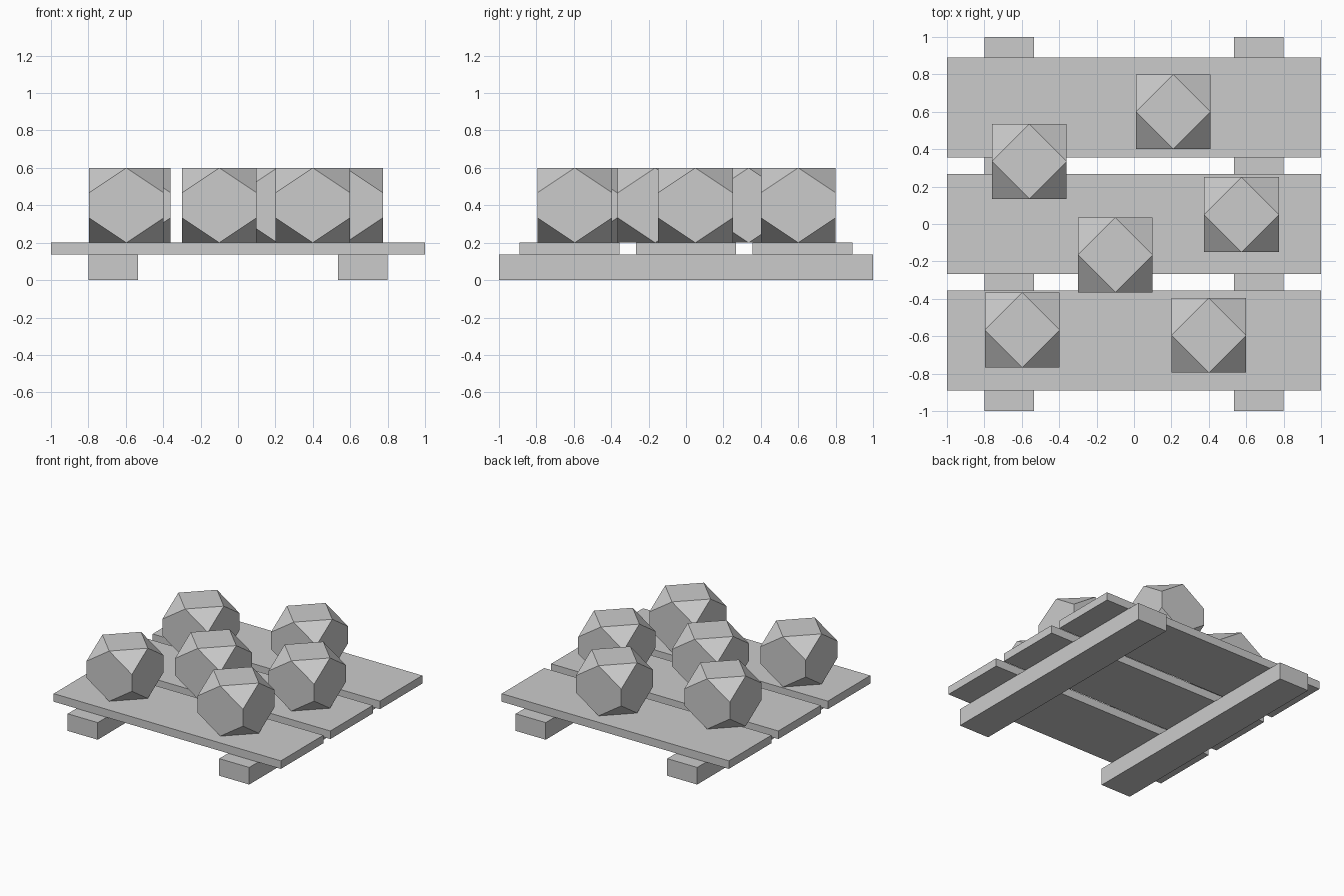
import bpy
import bmesh
from itertools import product
from mathutils import Vector

default = bpy.data.objects.get("Cube")
if default:
    bpy.data.objects.remove(default, do_unlink=True)

# Single flat colour
grey = bpy.data.materials.new("plain grey")
grey.use_nodes = True
grey.diffuse_color = (0.6, 0.6, 0.6, 1)
grey.node_tree.nodes["Principled BSDF"].inputs["Base Color"].default_value = (0.6, 0.6, 0.6, 1)


def add_object(name, mesh, location):
    obj = bpy.data.objects.new(name, mesh)
    obj.location = location
    bpy.context.scene.collection.objects.link(obj)
    return obj


def add_box(name, center, size):
    bm = bmesh.new()
    bmesh.ops.create_cube(bm, size=1)
    bmesh.ops.scale(bm, vec=size, verts=bm.verts)
    mesh = bpy.data.meshes.new(name)
    bm.to_mesh(mesh)
    bm.free()
    mesh.materials.append(grey)
    return add_object(name, mesh, center)


def boulder_mesh(r):
    """Cube with every corner cut off between its horizontal edge midpoints."""
    bm = bmesh.new()
    for s in (-1, 1):
        for x, y in ((1, 0), (-1, 0), (0, 1), (0, -1)):
            bm.verts.new(Vector((x, y, s)) * r)
    for x, y, z in product((-1, 1), repeat=3):
        bm.verts.new(Vector((x, y, z / 3)) * r)
    bmesh.ops.convex_hull(bm, input=bm.verts[:])
    bmesh.ops.dissolve_limit(bm, angle_limit=0.02, verts=bm.verts[:], edges=bm.edges[:])
    bmesh.ops.recalc_face_normals(bm, faces=bm.faces[:])
    mesh = bpy.data.meshes.new("boulder")
    bm.to_mesh(mesh)
    bm.free()
    mesh.materials.append(grey)
    return mesh


# Two rails running front to back
for side, x in (("right", -0.667), ("left", 0.667)):
    add_box(side + "_rail", (x, 0, 0.068), (0.264, 2, 0.136))

# Three planks laid across the rails
for label, y in (("front", -0.622), ("middle", 0), ("back", 0.622)):
    add_box(label + "_plank", (0, y, 0.168), (2, 0.534, 0.064))

# Six boulders resting on the planks
radius = 0.2
rock = boulder_mesh(radius)
spots = ((-0.56, 0.335), (0.21, 0.6), (0.575, 0.05),
         (-0.1, -0.165), (-0.597, -0.567), (0.4, -0.595))
for i, (x, y) in enumerate(spots, 1):
    add_object(f"boulder_{i}", rock, (x, y, 0.2 + radius))
